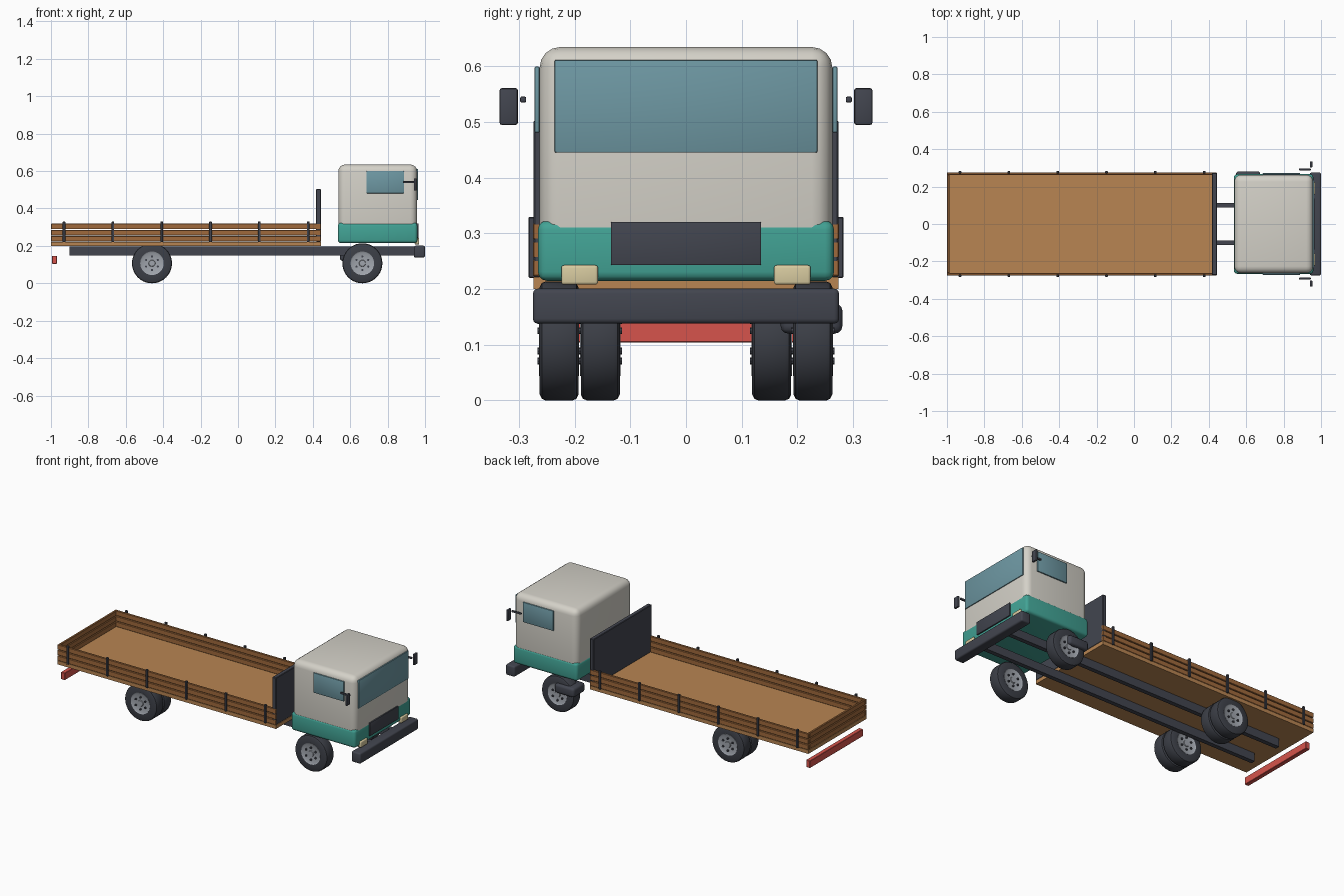
import bpy, bmesh, math
from mathutils import Matrix

if "Cube" in bpy.data.objects:
    bpy.data.objects.remove(bpy.data.objects["Cube"])


def material(name, r, g, b):
    """Flat colour given as sRGB 0-255, stored as linear."""
    m = bpy.data.materials.new(name)
    lin = [((c / 255 + 0.055) / 1.055) ** 2.4 for c in (r, g, b)]
    m.diffuse_color = (*lin, 1)
    m.use_nodes = True
    m.node_tree.nodes["Principled BSDF"].inputs["Base Color"].default_value = m.diffuse_color
    return m


CREAM = material("cab off white", 212, 209, 200)
TEAL = material("teal paint", 66, 163, 149)
DARK = material("dark metal", 66, 69, 79)
TYRE = material("tyre rubber", 60, 63, 71)
GLASS = material("window glass", 110, 152, 163)
FLOOR = material("light wood", 184, 133, 82)
PLANK = material("brown wood", 160, 106, 60)
RIM = material("rim grey", 160, 165, 173)
LAMP = material("headlight cream", 216, 203, 160)
RED = material("red paint", 214, 84, 76)


def finish(name, bm, mat):
    bmesh.ops.recalc_face_normals(bm, faces=bm.faces)
    me = bpy.data.meshes.new(name)
    bm.to_mesh(me)
    bm.free()
    me.materials.append(mat)
    for p in me.polygons:
        p.use_smooth = True
    me.set_sharp_from_angle(angle=math.radians(35))
    ob = bpy.data.objects.new(name, me)
    bpy.context.collection.objects.link(ob)
    return ob


def box(name, x, y, z, mat, bevel=0.0, seg=3):
    """Box from (min, max) ranges with optional rounded edges."""
    bm = bmesh.new()
    bmesh.ops.create_cube(bm, size=1)
    for v in bm.verts:
        v.co = [(r[0] + r[1]) / 2 + c * abs(r[1] - r[0]) for r, c in zip((x, y, z), v.co)]
    if bevel:
        bmesh.ops.bevel(bm, geom=bm.edges[:], offset=bevel, segments=seg,
                        profile=0.5, affect='EDGES')
    return finish(name, bm, mat)


def pair(name, x, y, z, mat, bevel=0.0, seg=3):
    """The same box on both sides of the truck."""
    for s, side in ((-1, "right"), (1, "left")):
        box(f"{name}_{side}", x, (y[0] * s, y[1] * s), z, mat, bevel, seg)


def lathe(name, profile, centre, mat, steps=40):
    """Spin (radius, y) points around a sideways axle."""
    bm = bmesh.new()
    vs = [bm.verts.new((r, y, 0)) for r, y in profile]
    es = [bm.edges.new((vs[i], vs[(i + 1) % len(vs)])) for i in range(len(vs))]
    bmesh.ops.spin(bm, geom=vs + es, cent=(0, 0, 0), axis=(0, 1, 0),
                   angle=2 * math.pi, steps=steps, use_merge=False)
    bmesh.ops.remove_doubles(bm, verts=bm.verts, dist=1e-5)
    bmesh.ops.translate(bm, verts=bm.verts, vec=centre)
    return finish(name, bm, mat)


def wheel(name, x, y):
    z, h = 0.107, 0.035
    lathe(name + "_tyre", [(0.062, -h), (0.096, -h), (0.104, -h + 0.004), (0.107, -h + 0.011),
                           (0.107, h - 0.011), (0.104, h - 0.004), (0.096, h), (0.062, h)],
          (x, y, z), TYRE)
    # rim disc with a raised hub on each face
    lathe(name + "_rim", [(0, -h - 0.001), (0.016, -h - 0.001), (0.018, -h + 0.003),
                          (0.056, -h + 0.003), (0.063, -h - 0.001), (0.063, h + 0.001),
                          (0.056, h - 0.003), (0.018, h - 0.003), (0.016, h + 0.001),
                          (0, h + 0.001)], (x, y, z), RIM)
    # wheel bolts
    bm = bmesh.new()
    for i in range(6):
        a = i * math.pi / 3 + math.pi / 6
        at = Matrix.Translation((x + 0.036 * math.cos(a), y, z + 0.036 * math.sin(a)))
        bmesh.ops.create_cone(bm, cap_ends=True, segments=8, radius1=0.006, radius2=0.006,
                              depth=2 * h + 0.008,
                              matrix=at @ Matrix.Rotation(math.pi / 2, 4, 'X'))
    finish(name + "_bolts", bm, DARK)


# chassis, bumper, side tank, rear bar
pair("chassis_rail", (-0.9, 0.95), (0.087, 0.113), (0.148, 0.197), DARK)
box("front_bumper", (0.94, 1.0), (-0.275, 0.275), (0.138, 0.201), DARK, 0.009)
box("side_tank", (0.545, 0.675), (0.17, 0.281), (0.12, 0.175), DARK, 0.014)
box("rear_bar", (-0.994, -0.968), (-0.25, 0.25), (0.104, 0.147), RED, 0.002, 1)

# wheels: single in front, double at the rear
for s, side in ((-1, "right"), (1, "left")):
    wheel("front_wheel_" + side, 0.665, s * 0.228)
    wheel("rear_outer_wheel_" + side, -0.46, s * 0.228)
    wheel("rear_inner_wheel_" + side, -0.46, s * 0.154)

# flat bed with plank sides
box("bed_floor", (-1.0, 0.443), (-0.274, 0.274), (0.2, 0.222), FLOOR)
for i in range(3):
    z = (0.223 + i * 0.033, 0.2525 + i * 0.033)
    pair(f"side_plank_{i}", (-1.0, 0.443), (0.262, 0.275), z, PLANK, 0.002, 1)
    box(f"tail_plank_{i}", (-1.0, -0.987), (-0.262, 0.262), z, PLANK, 0.002, 1)
box("headboard", (0.418, 0.443), (-0.274, 0.274), (0.222, 0.504), DARK, 0.003, 1)
for i in range(6):
    x = -0.93 + i * 0.261
    pair(f"stake_{i}", (x - 0.007, x + 0.007), (0.27, 0.283), (0.22, 0.33), DARK, 0.002, 1)

# cab
box("cab_body", (0.536, 0.958), (-0.263, 0.263), (0.23, 0.635), CREAM, 0.037, 4)
box("cab_skirt", (0.534, 0.959), (-0.266, 0.266), (0.215, 0.323), TEAL, 0.016, 3)
box("windscreen", (0.954, 0.963), (-0.236, 0.236), (0.445, 0.612), GLASS, 0.003, 2)
pair("side_window", (0.687, 0.888), (0.263, 0.272), (0.481, 0.6), GLASS, 0.003, 2)

# grille, headlights, mirrors
box("grille", (0.957, 0.966), (-0.135, 0.135), (0.243, 0.321), DARK, 0.002, 2)
pair("headlight", (0.945, 0.969), (0.158, 0.224), (0.208, 0.243), LAMP, 0.005)
pair("mirror_arm", (0.882, 0.945), (0.287, 0.298), (0.535, 0.546), DARK, 0.003, 2)
pair("mirror", (0.941, 0.954), (0.302, 0.335), (0.495, 0.561), DARK, 0.004, 2)
